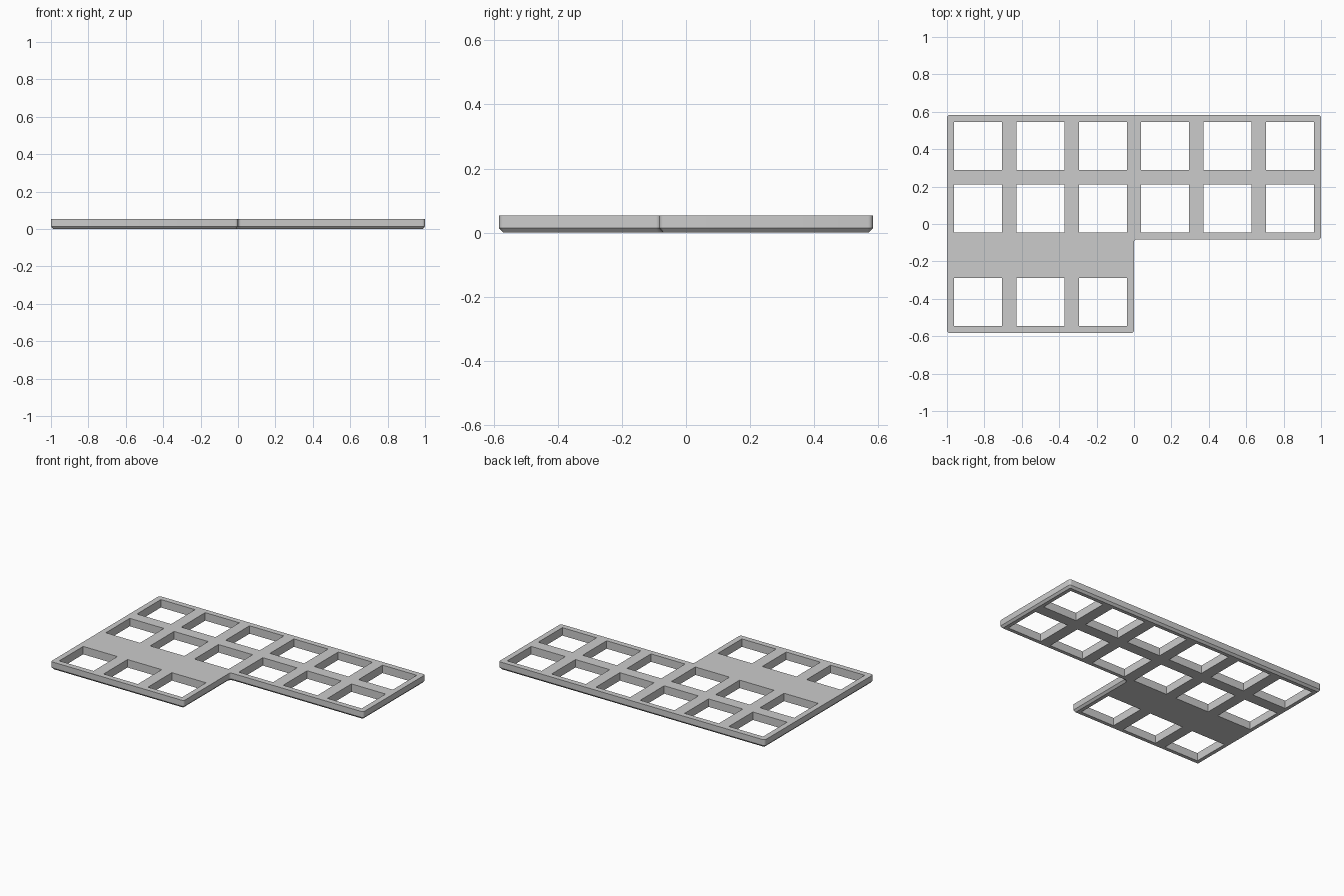
import bpy
import bmesh
from mathutils import Matrix, Vector

cube = bpy.data.objects.get("Cube")
if cube:
    bpy.data.objects.remove(cube)

HALF_Y, HEIGHT, CHAMFER = 0.583, 0.054, 0.014
HOLE, PITCH = 0.257, 1 / 3

grey = bpy.data.materials.new("plate_grey")
grey.use_nodes = True
colour = (0.6, 0.6, 0.6, 1)
grey.diffuse_color = colour
grey.node_tree.nodes["Principled BSDF"].inputs["Base Color"].default_value = colour


def make_object(name, bm):
    bmesh.ops.recalc_face_normals(bm, faces=bm.faces[:])
    mesh = bpy.data.meshes.new(name)
    bm.to_mesh(mesh)
    bm.free()
    mesh.materials.append(grey)
    obj = bpy.data.objects.new(name, mesh)
    bpy.context.collection.objects.link(obj)
    return obj


# Stepped plate outline, extruded upwards
outline = [(-1, -HALF_Y), (0, -HALF_Y), (0, -0.083),
           (1, -0.083), (1, HALF_Y), (-1, HALF_Y)]
bm = bmesh.new()
base = bm.faces.new([bm.verts.new((x, y, CHAMFER)) for x, y in outline])
top = bmesh.ops.extrude_face_region(bm, geom=[base], use_keep_orig=True)
bmesh.ops.translate(bm, vec=(0, 0, HEIGHT - CHAMFER),
                    verts=[v for v in top["geom"] if isinstance(v, bmesh.types.BMVert)])
bmesh.ops.recalc_face_normals(bm, faces=bm.faces[:])

# Rounded upright corners
uprights = [e for e in bm.edges
            if abs(e.verts[0].co.z - e.verts[1].co.z) > 0.01]
bmesh.ops.bevel(bm, geom=uprights, offset=0.015, offset_type='OFFSET',
                segments=4, profile=0.5, affect='EDGES')

# Chamfered underside rim
bm.normal_update()
under = min(bm.faces, key=lambda f: f.normal.z)
bmesh.ops.inset_region(bm, faces=[under], thickness=0.013,
                       use_even_offset=True, use_boundary=True)
bm.normal_update()
under = max((f for f in bm.faces if f.normal.z < -0.9), key=lambda f: f.calc_area())
for v in under.verts:
    v.co.z = 0
plate = make_object("switch_plate", bm)

# Square openings: two full rows and a half row
bm = bmesh.new()
for y, count in ((0.417, 6), (0.083, 6), (-0.417, 3)):
    for i in range(count):
        place = Matrix.Translation(Vector((-1 + PITCH * (i + 0.5), y, 0)))
        bmesh.ops.create_cube(bm, size=HOLE, matrix=place)
cutter = make_object("opening_cutter", bm)
cutter.hide_render = True

cut = plate.modifiers.new("openings", 'BOOLEAN')
cut.operation = 'DIFFERENCE'
cut.solver = 'EXACT'
cut.object = cutter
bpy.context.view_layer.objects.active = plate
plate.select_set(True)
bpy.ops.object.modifier_apply(modifier=cut.name)
bpy.data.objects.remove(cutter)

bpy.ops.object.shade_smooth_by_angle(angle=0.52)
